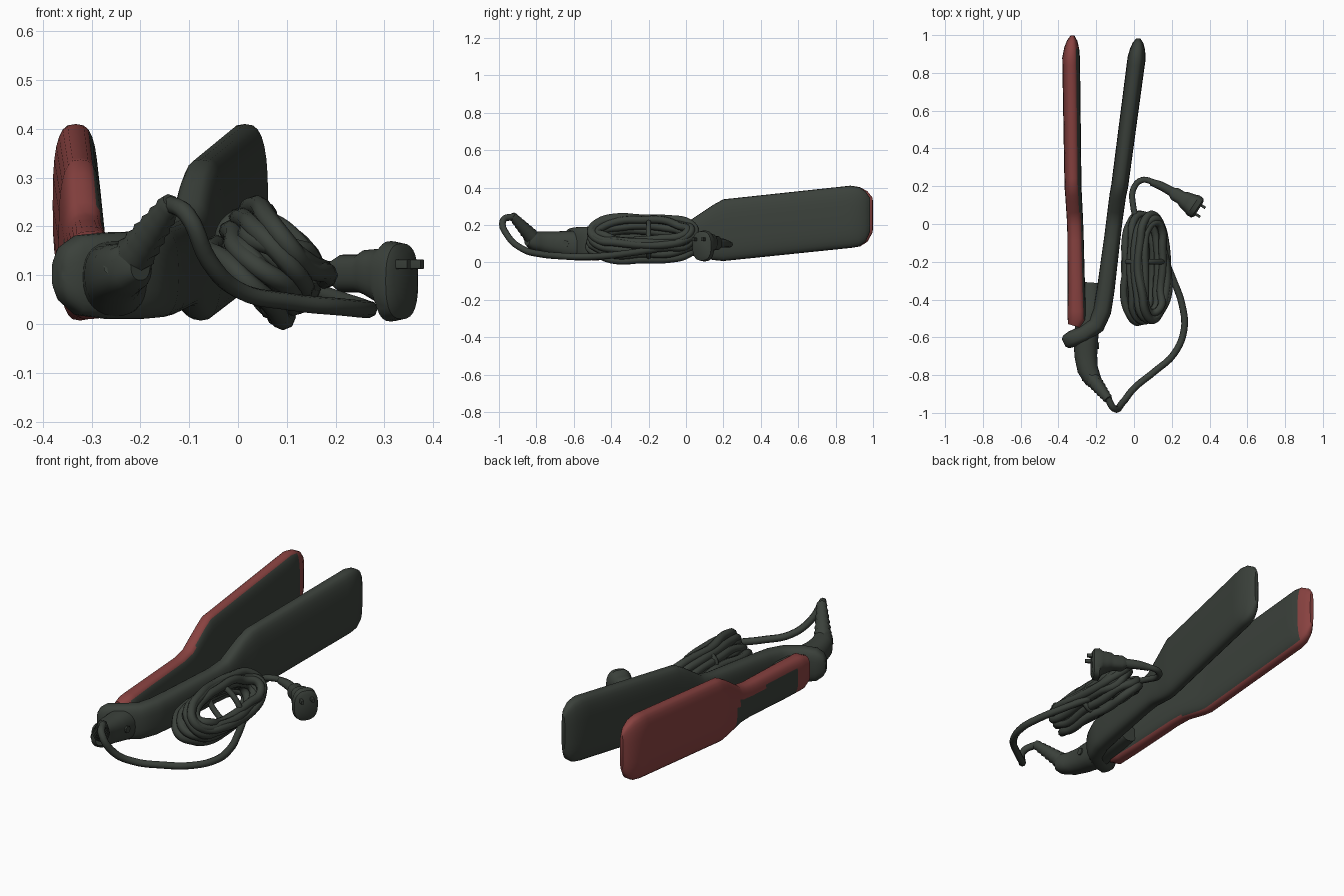
import bpy, bmesh, math, random
from mathutils import Vector

random.seed(4)
if "Cube" in bpy.data.objects:
    bpy.data.objects.remove(bpy.data.objects["Cube"], do_unlink=True)


def material(name, rgb):
    m = bpy.data.materials.new(name)
    m.use_nodes = True
    m.diffuse_color = (*rgb, 1)
    bsdf = m.node_tree.nodes["Principled BSDF"]
    bsdf.inputs["Base Color"].default_value = (*rgb, 1)
    bsdf.inputs["Roughness"].default_value = 0.6
    return m


DARK = material("charcoal plastic", (0.043, 0.052, 0.043))
RED = material("dull red plastic", (0.25, 0.055, 0.052))


def finish(name, mesh, angle=40):
    ob = bpy.data.objects.new(name, mesh)
    bpy.context.scene.collection.objects.link(ob)
    bpy.ops.object.select_all(action='DESELECT')
    ob.select_set(True)
    bpy.context.view_layer.objects.active = ob
    bpy.ops.object.shade_smooth_by_angle(angle=math.radians(angle))
    return ob


def loft(name, sections, power=4, step=0.04, sides=28, mats=(DARK,), rule=None):
    """Skin rounded sections (x, y, half width, z low, z high) along a path."""
    rows = []
    for a, b in zip(sections, sections[1:]):
        a, b = Vector(a), Vector(b)
        n = max(1, round((b - a).length / step))
        rows += [a.lerp(b, i / n) for i in range(n)]
    rows.append(Vector(sections[-1]))
    bm = bmesh.new()
    rings = []
    for i, r in enumerate(rows):
        p, q = rows[max(i - 1, 0)], rows[min(i + 1, len(rows) - 1)]
        t = Vector((q[0] - p[0], q[1] - p[1])).normalized()
        mid, tall = (r[3] + r[4]) / 2, (r[4] - r[3]) / 2
        ring = []
        for k in range(sides):
            c = math.cos(math.tau * k / sides)
            s = math.sin(math.tau * k / sides)
            u = math.copysign(abs(c) ** (2 / power), c) * r[2]
            v = math.copysign(abs(s) ** (2 / power), s) * tall
            ring.append(bm.verts.new((r[0] - t.y * u, r[1] + t.x * u, mid + v)))
        rings.append(ring)
    for a, b in zip(rings, rings[1:]):
        for k in range(sides):
            j = (k + 1) % sides
            bm.faces.new((a[k], a[j], b[j], b[k]))
    bm.faces.new(rings[0])
    bm.faces.new(rings[-1])
    bmesh.ops.recalc_face_normals(bm, faces=bm.faces)
    if rule:
        for f in bm.faces:
            f.material_index = rule(f.calc_center_median(), f.normal)
    mesh = bpy.data.meshes.new(name)
    bm.to_mesh(mesh)
    bm.free()
    for m in mats:
        mesh.materials.append(m)
    return finish(name, mesh)


def tube(name, points, radius, radii=None, closed=False, smooth=True):
    """Round cord through points, turned into a mesh."""
    cu = bpy.data.curves.new(name, 'CURVE')
    cu.dimensions = '3D'
    cu.bevel_depth = radius
    cu.bevel_resolution = 2
    cu.use_fill_caps = True
    cu.resolution_u = 5
    sp = cu.splines.new('BEZIER' if smooth else 'POLY')
    pts = sp.bezier_points if smooth else sp.points
    pts.add(len(points) - 1)
    for i, p in enumerate(points):
        pts[i].co = p if smooth else (*p, 1)
        pts[i].radius = radii[i] if radii else 1
        if smooth:
            pts[i].handle_left_type = pts[i].handle_right_type = 'AUTO'
    sp.use_cyclic_u = closed
    tmp = bpy.data.objects.new(name + " path", cu)
    bpy.context.scene.collection.objects.link(tmp)
    dg = bpy.context.evaluated_depsgraph_get()
    mesh = bpy.data.meshes.new_from_object(tmp.evaluated_get(dg))
    bpy.data.objects.remove(tmp, do_unlink=True)
    mesh.materials.clear()
    mesh.materials.append(DARK)
    return finish(name, mesh, 50)


# Dark arm: paddle, handle and hooked heel
loft("dark_arm", [
    (0.023, 0.983, 0.01, 0.16, 0.345), (0.022, 0.96, 0.028, 0.11, 0.38),
    (0.019, 0.925, 0.04, 0.085, 0.402), (0.014, 0.88, 0.048, 0.077, 0.41),
    (-0.076, 0.2, 0.045, 0.007, 0.337), (-0.086, 0.15, 0.044, 0.012, 0.31),
    (-0.102, 0.03, 0.043, 0.035, 0.23), (-0.112, -0.05, 0.043, 0.035, 0.215),
    (-0.15, -0.35, 0.047, 0.018, 0.2), (-0.168, -0.46, 0.048, 0.013, 0.195),
    (-0.2, -0.535, 0.047, 0.01, 0.19), (-0.27, -0.585, 0.046, 0.01, 0.188),
    (-0.33, -0.61, 0.044, 0.018, 0.182), (-0.36, -0.624, 0.037, 0.045, 0.16),
    (-0.372, -0.63, 0.022, 0.07, 0.135)], power=2.9)


# Red arm: coloured shell wraps over the edges, dark inner face and grip panel
def red_rule(c, n):
    if n.x > 0.78 and c.y < 0.92:
        return 1
    if n.x < -0.6 and -0.42 < c.y < 0.08 and c.z < 0.16:
        return 1
    return 0


loft("red_arm", [
    (-0.325, 0.998, 0.01, 0.16, 0.345), (-0.327, 0.97, 0.028, 0.11, 0.38),
    (-0.33, 0.93, 0.04, 0.085, 0.402), (-0.333, 0.88, 0.047, 0.077, 0.41),
    (-0.323, 0.2, 0.045, 0.007, 0.337), (-0.32, 0.15, 0.044, 0.012, 0.31),
    (-0.313, 0.03, 0.043, 0.035, 0.23), (-0.31, -0.05, 0.043, 0.035, 0.215),
    (-0.305, -0.35, 0.046, 0.015, 0.2), (-0.303, -0.5, 0.05, 0.01, 0.19),
    (-0.315, -0.54, 0.035, 0.035, 0.17)], power=2.9, mats=(RED, DARK), rule=red_rule)

# Hinge body and rounded rear collar
loft("hinge_body", [
    (-0.225, -0.31, 0.045, 0.03, 0.12), (-0.235, -0.45, 0.06, 0.02, 0.15),
    (-0.255, -0.6, 0.066, 0.015, 0.17), (-0.255, -0.7, 0.06, 0.035, 0.165),
    (-0.245, -0.77, 0.055, 0.05, 0.165), (-0.215, -0.83, 0.045, 0.07, 0.165),
    (-0.2, -0.85, 0.025, 0.09, 0.155)], power=2.4)
tube("hinge_pin", [(-0.26, -0.64, 0.1), (-0.185, -0.645, 0.1)], 0.018, smooth=False)

# Ribbed strain relief
start, end = Vector((-0.235, -0.8, 0.11)), Vector((-0.135, -0.93, 0.25))
ribs = 15
tube("strain_relief", [start.lerp(end, i / ribs) for i in range(ribs + 1)], 0.05,
     [(1 - 0.5 * i / ribs) * (0.86 if i % 2 else 1) for i in range(ribs + 1)], smooth=False)

# Supply cord from the handle to the coil
tube("supply_cord", [
    (-0.14, -0.92, 0.245), (-0.105, -0.978, 0.225), (-0.06, -0.945, 0.13),
    (0, -0.87, 0.07), (0.11, -0.78, 0.045), (0.21, -0.69, 0.035), (0.265, -0.56, 0.03),
    (0.255, -0.43, 0.035), (0.21, -0.3, 0.05), (0.15, -0.16, 0.07)], 0.018)

# Coiled cord bundle, tipped towards the left
centre = Vector((0.063, -0.235, 0.128))
minor = Vector((0.72, 0, -0.7))
axis = Vector((0.7, 0, 0.72))
for i in range(12):
    layer = (i % 4 - 1.5) * 0.038
    long_r = 0.238 + 0.02 * (i // 4)
    short_r = 0.073 + 0.015 * (i // 4)
    loop = []
    for k in range(12):
        a = math.tau * k / 12
        wob = random.uniform(-0.011, 0.011)
        loop.append(centre + Vector((0, 1, 0)) * math.sin(a) * (long_r + wob)
                    + minor * math.copysign(abs(math.cos(a)) ** 0.7, math.cos(a)) * (short_r + wob * 0.5)
                    + axis * (layer + random.uniform(-0.012, 0.012)))
    tube(f"coil_loop_{i + 1}", loop, 0.021, closed=True)

# Tie wrapped round the middle of the coil
tie = []
for k in range(12):
    a = math.tau * k / 12
    tie.append(centre + Vector((0, 0.035, 0)) + minor * math.cos(a) * 0.115 + axis * math.sin(a) * 0.075)
tube("coil_tie", tie, 0.014, closed=True)

# Cord from the coil to the plug
tube("plug_cord", [
    (0.02, 0.0, 0.14), (-0.005, 0.1, 0.12), (-0.003, 0.185, 0.1), (0.04, 0.232, 0.095),
    (0.1, 0.222, 0.1), (0.16, 0.19, 0.105), (0.22, 0.155, 0.105)], 0.016)
tube("plug_cord_sleeve", [(0.09, 0.222, 0.1), (0.14, 0.203, 0.103), (0.21, 0.165, 0.105)],
     0.023, [0.8, 1, 1.1])

# Plug with a flared face and two blades
loft("plug_body", [
    (0.195, 0.172, 0.022, 0.08, 0.13), (0.215, 0.16, 0.036, 0.065, 0.142),
    (0.25, 0.139, 0.036, 0.065, 0.142), (0.265, 0.13, 0.045, 0.06, 0.152),
    (0.3, 0.108, 0.055, 0.04, 0.155), (0.314, 0.099, 0.062, 0.005, 0.17),
    (0.336, 0.084, 0.06, 0.01, 0.165), (0.344, 0.079, 0.045, 0.03, 0.15)],
    power=2.6, step=0.03)
for side, k in (("left", 1), ("right", -1)):
    dx, dy = 0.014 * k, 0.024 * k
    loft(f"plug_blade_{side}", [(0.33 + dx, 0.083 + dy, 0.007, 0.113, 0.132),
                                (0.364 + dx, 0.061 + dy, 0.007, 0.113, 0.132)], power=6)
